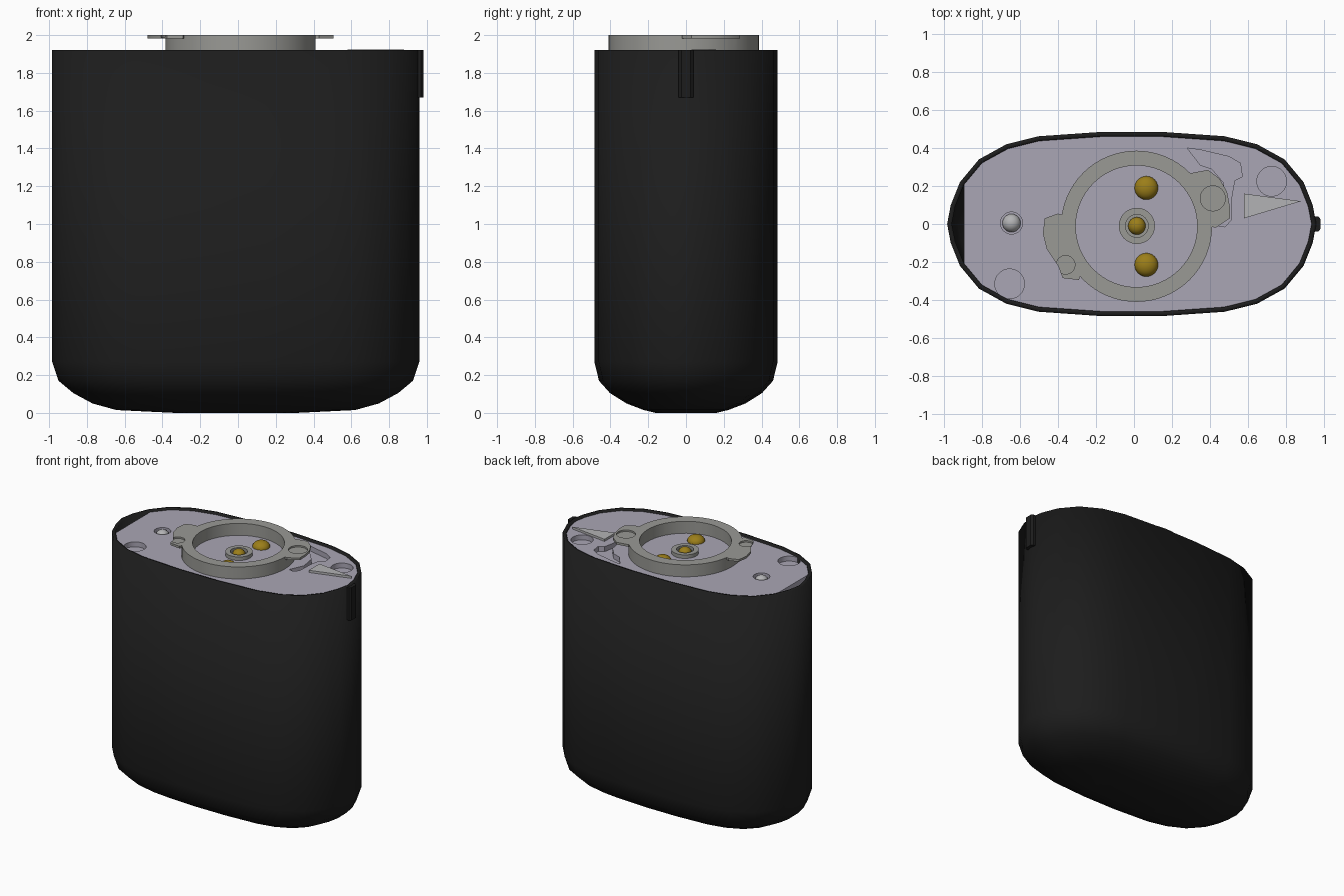
import bpy, bmesh, math
from mathutils import Matrix

if "Cube" in bpy.data.objects:
    bpy.data.objects.remove(bpy.data.objects["Cube"])


def material(name, rgb):
    m = bpy.data.materials.new(name)
    m.diffuse_color = (*rgb, 1)
    m.use_nodes = True
    m.node_tree.nodes["Principled BSDF"].inputs["Base Color"].default_value = m.diffuse_color
    return m


BLACK = material("black_plastic", (0.012, 0.012, 0.012))
LILAC = material("lilac_plastic", (0.40, 0.38, 0.46))
GREY = material("grey_metal", (0.32, 0.32, 0.30))
PALE = material("pale_metal", (0.45, 0.45, 0.46))
GOLD = material("gold_contact", (0.33, 0.21, 0.01))


def finish(bm, name, mat):
    bmesh.ops.recalc_face_normals(bm, faces=bm.faces)
    me = bpy.data.meshes.new(name)
    bm.to_mesh(me)
    bm.free()
    me.materials.append(mat)
    ob = bpy.data.objects.new(name, me)
    bpy.context.collection.objects.link(ob)
    return ob


def activate(ob):
    bpy.ops.object.select_all(action='DESELECT')
    ob.select_set(True)
    bpy.context.view_layer.objects.active = ob


def smooth(ob, angle=30):
    activate(ob)
    bpy.ops.object.shade_smooth_by_angle(angle=math.radians(angle))
    return ob


def loft(name, rings, mat, cap_top=True):
    bm = bmesh.new()
    loops = [[bm.verts.new(p) for p in ring] for ring in rings]
    for a, b in zip(loops, loops[1:]):
        for i in range(len(a)):
            j = (i + 1) % len(a)
            bm.faces.new((a[i], a[j], b[j], b[i]))
    bm.faces.new(loops[0])
    if cap_top:
        bm.faces.new(loops[-1])
    return finish(bm, name, mat)


def prism(name, pts, z0, z1, mat):
    return loft(name, [[(x, y, z) for x, y in pts] for z in (z0, z1)], mat)


def circle(x, y, r, n=48):
    return [(x + r * math.cos(2 * math.pi * i / n), y + r * math.sin(2 * math.pi * i / n))
            for i in range(n)]


def dome(name, x, y, z, r, h, mat):
    bm = bmesh.new()
    bmesh.ops.create_uvsphere(bm, u_segments=24, v_segments=12, radius=1)
    bm.transform(Matrix.Translation((x, y, z)) @ Matrix.Diagonal((r, r, h, 1)))
    return smooth(finish(bm, name, mat), 60)


def boolean(ob, tool, op='DIFFERENCE'):
    activate(ob)
    m = ob.modifiers.new("bool", 'BOOLEAN')
    m.operation, m.object, m.solver = op, tool, 'EXACT'
    bpy.ops.object.modifier_apply(modifier=m.name)
    bpy.data.objects.remove(tool)


# Oval outline from one mirrored quarter
quarter = [(0.16, 0.485), (0.49, 0.462), (0.66, 0.42), (0.805, 0.34),
           (0.905, 0.22), (0.953, 0.10), (0.972, 0)]
right = quarter + [(x, -y) for x, y in quarter[-2::-1]]
outline = right + [(-x, -y) for x, y in right]
outline = [p for i, p in enumerate(outline) if p != outline[i - 1]]
CX, RIM, FLOOR = -0.012, 1.92, 1.908


def scaled(sx, sy):
    return [(CX + x * sx, y * sy) for x, y in outline]


# Hollow shell with rounded bottom
levels = [(0, 0.33, 0.33), (0.015, 0.65, 0.46), (0.05, 0.78, 0.65), (0.105, 0.885, 0.83),
          (0.17, 0.965, 0.95), (0.27, 1, 1), (RIM, 1, 1)]
shell = loft("shell", [[(x, y, z) for x, y in scaled(sx, sy)] for z, sx, sy in levels],
             BLACK, cap_top=False)
solid = shell.modifiers.new("wall", 'SOLIDIFY')
solid.thickness, solid.offset = 0.025, -1
smooth(shell, 35)

# Side latch rib
prism("latch_rib", [(0.94, -0.04), (0.97, -0.04), (0.983, -0.025), (0.983, 0.025),
                    (0.97, 0.04), (0.94, 0.04)], 1.67, RIM, BLACK)

# Top plate, squared off at the left, with recesses
plate = prism("top_plate", [p for p in scaled(0.975, 0.965) if p[0] > -0.92],
              1.80, FLOOR, LILAC)
hook = [(0.28, 0.40), (0.35, 0.39), (0.50, 0.355), (0.56, 0.32), (0.57, 0.25), (0.53, 0.23),
        (0.515, 0.15), (0.51, 0.02), (0.48, -0.015), (0.44, -0.01), (0.49, 0.10),
        (0.47, 0.22), (0.41, 0.29), (0.35, 0.31)]
for pts in (circle(0.725, 0.225, 0.078), circle(-0.655, -0.315, 0.078),
            circle(-0.645, 0.005, 0.058), hook):
    boolean(plate, prism("recess_cutter", pts, 1.87, 1.95, LILAC))
smooth(plate)

# Raised pointer and detent pin
prism("pointer", [(0.58, 0.16), (0.58, 0.03), (0.88, 0.12)], FLOOR - 0.01, 1.925, PALE)
dome("detent_pin", -0.645, 0.005, 1.872, 0.048, 0.045, PALE)

# Bayonet collar with two lugs
collar = prism("bayonet_collar", circle(0.013, -0.012, 0.398, 64), 1.895, 2.0, GREY)
lugs = [[(0.28, 0.22), (0.30, 0.268), (0.39, 0.285), (0.45, 0.24), (0.49, 0.17),
         (0.505, 0.09), (0.505, 0.03), (0.43, -0.02), (0.36, 0.0)],
        [(-0.35, 0.04), (-0.40, 0.055), (-0.47, 0.03), (-0.48, -0.05), (-0.46, -0.13),
         (-0.40, -0.22), (-0.375, -0.285), (-0.29, -0.295), (-0.27, -0.22)]]
for pts in lugs:
    boolean(collar, prism("lug", pts, 1.983, 2.0, GREY), 'UNION')
boolean(collar, prism("bore_cutter", circle(0.013, -0.012, 0.32, 64), 1.8, 2.1, GREY))
for x, y, r in ((0.415, 0.135, 0.066), (-0.36, -0.215, 0.049)):
    boolean(collar, prism("lug_hole_cutter", circle(x, y, r, 32), 1.988, 2.1, GREY))
smooth(collar)

# Centre socket and gold contacts
socket = prism("centre_socket", circle(0.015, -0.01, 0.095), 1.895, 1.935, GREY)
boolean(socket, prism("socket_cutter", circle(0.015, -0.01, 0.06), 1.91, 2.0, GREY))
smooth(socket)
dome("centre_contact", 0.015, -0.01, 1.912, 0.046, 0.04, GOLD)
for name, y in (("rear_contact", 0.19), ("front_contact", -0.215)):
    dome(name, 0.065, y, FLOOR, 0.062, 0.045, GOLD)
